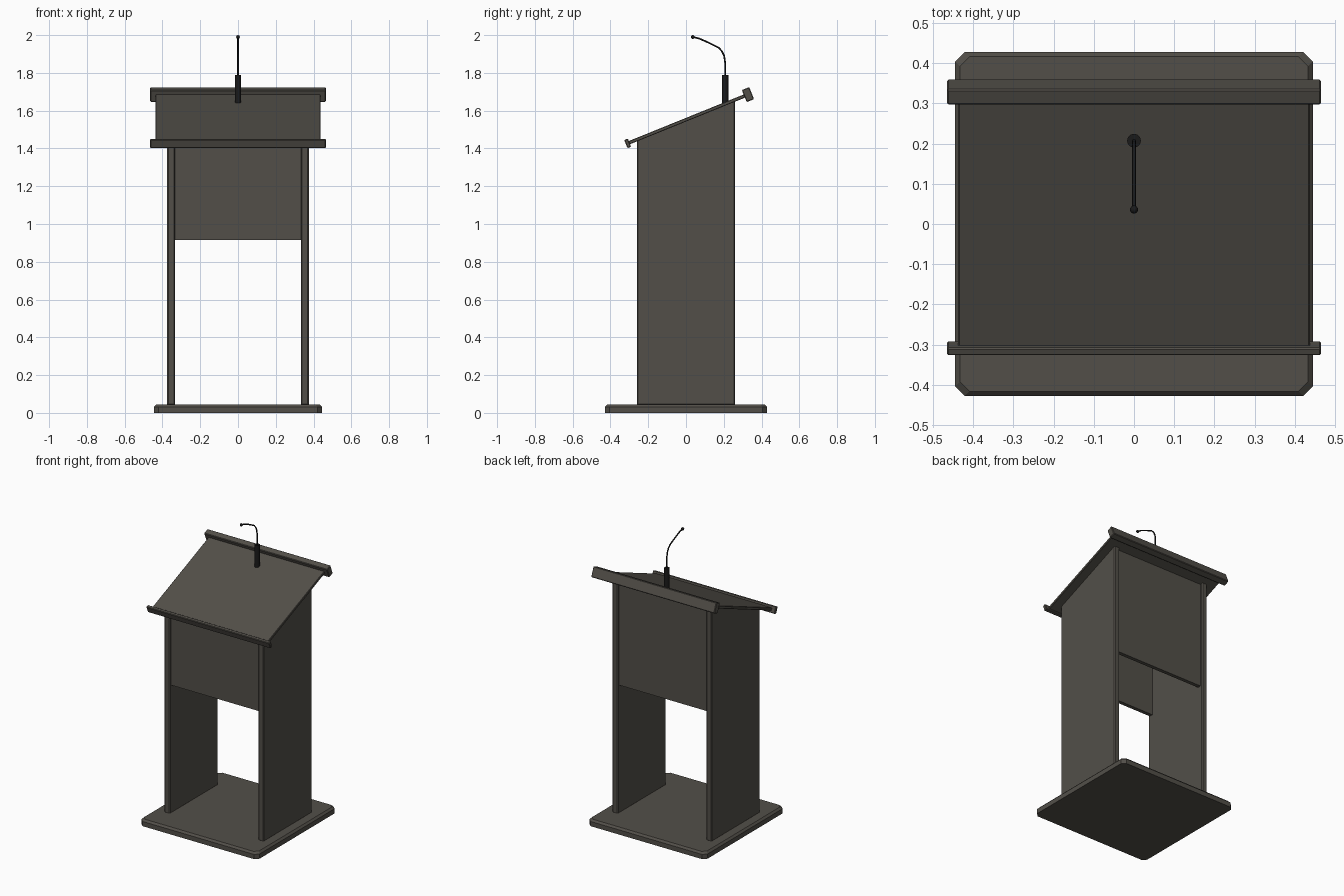
import bpy, bmesh, math
from mathutils import Vector

if "Cube" in bpy.data.objects:
    bpy.data.objects.remove(bpy.data.objects["Cube"])

TILT = math.radians(22.05)


def material(name, col):
    m = bpy.data.materials.new(name)
    m.diffuse_color = (*col, 1)
    m.use_nodes = True
    m.node_tree.nodes["Principled BSDF"].inputs["Base Color"].default_value = m.diffuse_color
    return m


WOOD = material("dark_wood", (0.085, 0.078, 0.066))
BLACK = material("black_plastic", (0.01, 0.01, 0.01))


def finish(name, bm, mat, bevel=0.0):
    bmesh.ops.recalc_face_normals(bm, faces=bm.faces)
    me = bpy.data.meshes.new(name)
    bm.to_mesh(me)
    bm.free()
    me.materials.append(mat)
    ob = bpy.data.objects.new(name, me)
    bpy.context.collection.objects.link(ob)
    if bevel:
        mod = ob.modifiers.new("bevel", 'BEVEL')
        mod.width = bevel
        mod.segments = 1
    return ob


def prism(name, profile, x0, x1, bevel=0.0):
    """Extrude a (y, z) profile from x0 to x1."""
    bm = bmesh.new()
    f = bm.faces.new([bm.verts.new((x0, y, z)) for y, z in profile])
    ext = bmesh.ops.extrude_face_region(bm, geom=[f])["geom"]
    bmesh.ops.translate(bm, vec=(x1 - x0, 0, 0),
                        verts=[v for v in ext if isinstance(v, bmesh.types.BMVert)])
    return finish(name, bm, WOOD, bevel)


def tilted_box(name, y, z, half_x, depth, height, bevel):
    c, s = math.cos(TILT), math.sin(TILT)
    pts = [(y + a * c - b * s, z + a * s + b * c)
           for a, b in ((-depth / 2, -height / 2), (depth / 2, -height / 2),
                        (depth / 2, height / 2), (-depth / 2, height / 2))]
    return prism(name, pts, -half_x, half_x, bevel)


def desk_z(y):
    return 1.552 + math.tan(TILT) * y


def slab(y0, y1, z0):
    return [(y0, z0), (y1, z0), (y1, desk_z(y1)), (y0, desk_z(y0))]


# base plate: octagonal outline with chamfered top edge
bm = bmesh.new()
rings = []
for z, inset in ((0, 0), (0.032, 0), (0.045, 0.012)):
    a, b, k = 0.445 - inset, 0.428 - inset, 0.024
    outline = [(-a + k, -b), (a - k, -b), (a, -b + k), (a, b - k),
               (a - k, b), (-a + k, b), (-a, b - k), (-a, -b + k)]
    rings.append([bm.verts.new((x, y, z)) for x, y in outline])
for lo, hi in zip(rings, rings[1:]):
    for i in range(8):
        j = (i + 1) % 8
        bm.faces.new((lo[i], lo[j], hi[j], hi[i]))
bm.faces.new(rings[0])
bm.faces.new(rings[-1])
finish("base_plate", bm, WOOD)

# side walls
for side, s in (("left", -1), ("right", 1)):
    prism(side + "_side_wall", slab(-0.26, 0.26, 0.04), s * 0.333, s * 0.375, 0.006)

# front and back panels
prism("front_panel", slab(-0.245, -0.22, 0.915), -0.336, 0.336)
prism("back_panel", slab(0.22, 0.245, 0.915), -0.336, 0.336)

# sloping desk top with front lip and rear bar
tilted_box("desk_top", 0.0095, 1.556, 0.437, 0.68, 0.018, 0.003)
tilted_box("front_lip", -0.309, 1.427, 0.465, 0.021, 0.047, 0.004)
tilted_box("rear_bar", 0.328, 1.685, 0.465, 0.042, 0.069, 0.004)

# microphone holder
bm = bmesh.new()
bmesh.ops.create_cone(bm, cap_ends=True, segments=24, radius1=0.017, radius2=0.017, depth=0.15)
bmesh.ops.translate(bm, verts=bm.verts, vec=(0, 0.207, 1.715))
holder = finish("microphone_holder", bm, BLACK)

# gooseneck swept along a curve
cu = bpy.data.curves.new("microphone_neck", 'CURVE')
cu.dimensions = '3D'
cu.bevel_depth = 0.0045
cu.bevel_resolution = 2
cu.use_fill_caps = True
path = [(0.207, 1.78), (0.207, 1.855), (0.202, 1.89), (0.19, 1.915), (0.172, 1.934),
        (0.12, 1.96), (0.07, 1.982), (0.035, 1.99)]
sp = cu.splines.new('POLY')
sp.points.add(len(path) - 1)
for p, (y, z) in zip(sp.points, path):
    p.co = (0, y, z, 1)
cu.materials.append(BLACK)
bpy.context.collection.objects.link(bpy.data.objects.new("microphone_neck", cu))

# microphone head
bm = bmesh.new()
bmesh.ops.create_uvsphere(bm, u_segments=16, v_segments=10, radius=0.01)
bmesh.ops.translate(bm, verts=bm.verts, vec=(0, 0.036, 1.99))
head = finish("microphone_head", bm, BLACK)

for ob in (holder, head):
    bpy.context.view_layer.objects.active = ob
    ob.select_set(True)
bpy.ops.object.shade_smooth_by_angle()
